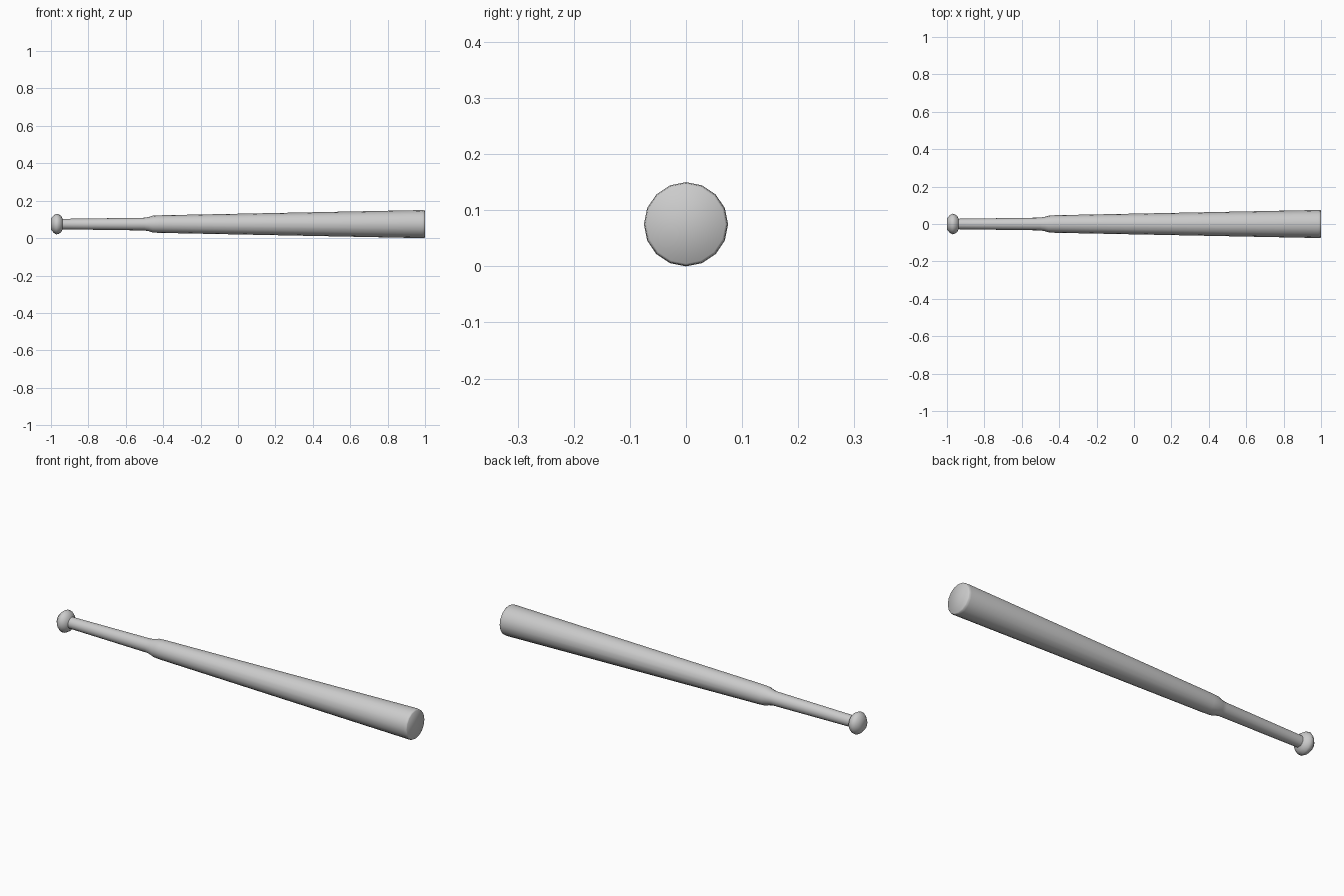
import bpy
import bmesh
from math import cos, sin, tau, radians

cube = bpy.data.objects.get("Cube")
if cube:
    bpy.data.objects.remove(cube)

SIDES = 16
AXIS_Z = 0.075

grey = bpy.data.materials.new("plain grey")
grey.use_nodes = True
grey.diffuse_color = (0.6, 0.6, 0.6, 1)
grey.node_tree.nodes["Principled BSDF"].inputs["Base Color"].default_value = (0.6, 0.6, 0.6, 1)


def turned_part(name, profile, sharp_angle):
    """Closed solid turned around the x axis from (x, radius) points."""
    bm = bmesh.new()
    rings = [[bm.verts.new((x, r * cos(tau * i / SIDES), AXIS_Z + r * sin(tau * i / SIDES)))
              for i in range(SIDES)] for x, r in profile]
    for a, b in zip(rings, rings[1:]):
        for i in range(SIDES):
            j = (i + 1) % SIDES
            bm.faces.new((a[i], a[j], b[j], b[i]))
    bm.faces.new(rings[0])
    bm.faces.new(rings[-1])
    bmesh.ops.recalc_face_normals(bm, faces=bm.faces)
    mesh = bpy.data.meshes.new(name)
    bm.to_mesh(mesh)
    bm.free()
    mesh.materials.append(grey)
    obj = bpy.data.objects.new(name, mesh)
    bpy.context.collection.objects.link(obj)
    bpy.ops.object.select_all(action='DESELECT')
    obj.select_set(True)
    bpy.context.view_layer.objects.active = obj
    bpy.ops.object.shade_smooth_by_angle(angle=radians(sharp_angle))


# Rounded knob, handle and tapered barrel in one turned piece
turned_part("bat", [
    (-1.0, 0.03), (-0.985, 0.047), (-0.972, 0.055), (-0.96, 0.053),
    (-0.945, 0.043), (-0.938, 0.028),
    (-0.5, 0.034), (-0.478, 0.038), (-0.455, 0.045), (-0.42, 0.047),
    (0.985, 0.075), (0.996, 0.0735), (1.0, 0.07)], 50)
